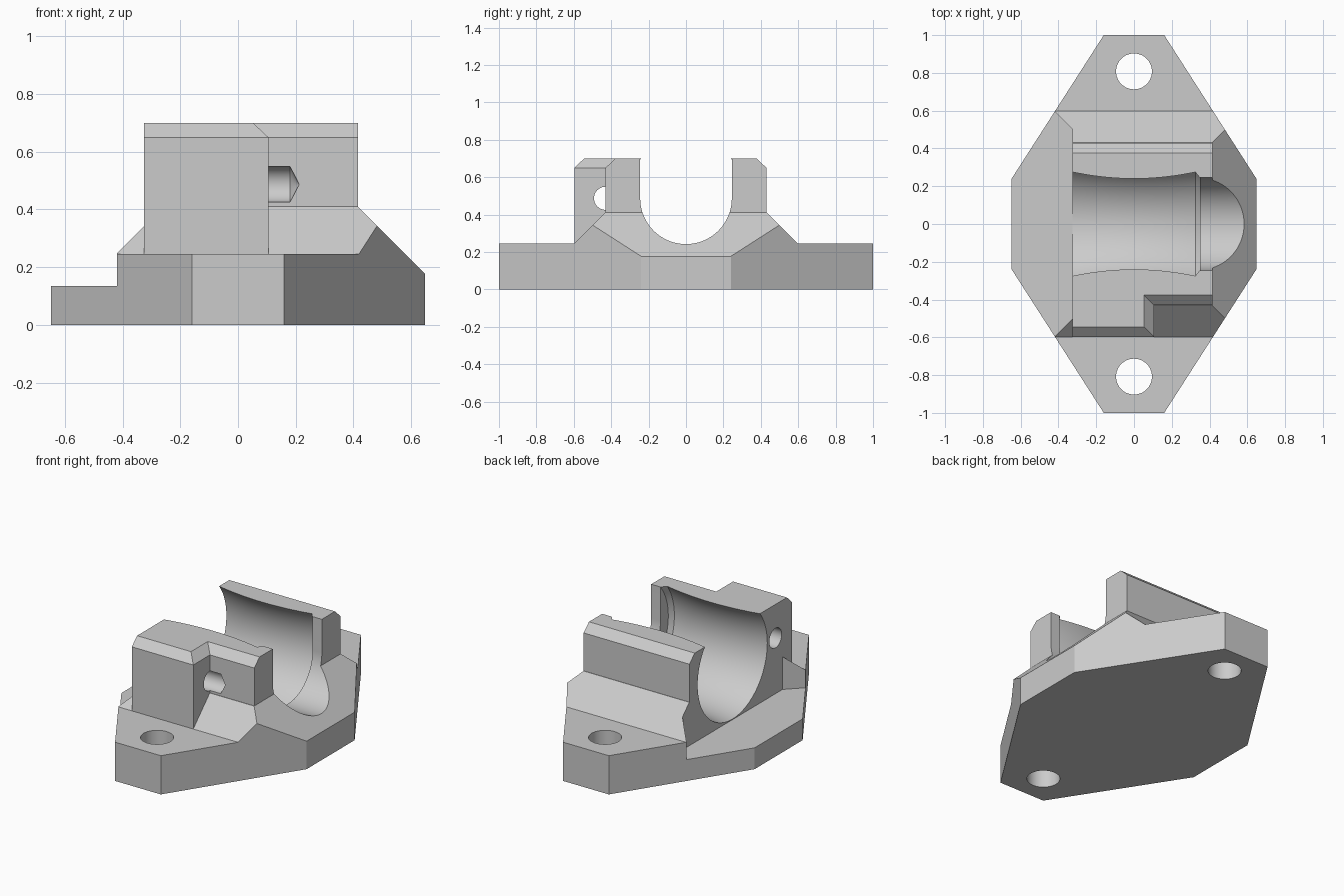
import bpy
import bmesh
import math
from math import sin, cos, pi, radians

if "Cube" in bpy.data.objects:
    bpy.data.objects.remove(bpy.data.objects["Cube"], do_unlink=True)

GREY = (0.6, 0.6, 0.6, 1)
material = bpy.data.materials.new("plain grey")
material.use_nodes = True
material.diffuse_color = GREY
material.node_tree.nodes["Principled BSDF"].inputs["Base Color"].default_value = GREY

AXIS_Z = 0.487      # height of the bore and drill axes
FLANGE_Z = 0.245    # top of the mounting flange
RAMP_Z = 0.41       # top of the sloped base
RAMP_Y = 0.597      # foot of the ramps


def loft(name, rings):
    """Solid through matching rings of points, capped at both ends."""
    bm = bmesh.new()
    loops = [[bm.verts.new(p) for p in ring] for ring in rings]
    n = len(loops[0])
    for a, b in zip(loops, loops[1:]):
        for i in range(n):
            j = (i + 1) % n
            bm.faces.new((a[i], a[j], b[j], b[i]))
    bm.faces.new(loops[0][::-1])
    bm.faces.new(loops[-1])
    bmesh.ops.recalc_face_normals(bm, faces=bm.faces)
    mesh = bpy.data.meshes.new(name)
    bm.to_mesh(mesh)
    bm.free()
    mesh.materials.append(material)
    obj = bpy.data.objects.new(name, mesh)
    bpy.context.collection.objects.link(obj)
    return obj


def plan_prism(name, pts, z0, z1):
    return loft(name, [[(x, y, z) for x, y in pts] for z in (z0, z1)])


def lathe_x(name, profile, y, segments):
    """Solid turned about an axis along x from (x, radius) pairs."""
    turn = [2 * pi * i / segments for i in range(segments)]
    return loft(name, [[(x, y + r * cos(t), AXIS_Z + r * sin(t)) for t in turn]
                       for x, r in profile])


def combine(target, tool, operation="DIFFERENCE"):
    mod = target.modifiers.new(tool.name, "BOOLEAN")
    mod.operation = operation
    mod.solver = "EXACT"
    mod.object = tool
    bpy.context.view_layer.objects.active = target
    bpy.ops.object.modifier_apply(modifier=mod.name)
    bpy.data.objects.remove(tool, do_unlink=True)


# Six-sided base, with the two flanges cut down beside 45 degree ramps
outline = [(-0.16, -1), (0.16, -1), (0.648, -0.24), (0.648, 0.24),
           (0.16, 1), (-0.16, 1), (-0.648, 0.24), (-0.648, -0.24)]
body = plan_prism("bearing_block", outline, 0, RAMP_Z)
rise = 0.3
for side in (-1, 1):
    section = [(RAMP_Y, FLANGE_Z), (RAMP_Y - rise, FLANGE_Z + rise),
               (1.3, FLANGE_Z + rise), (1.3, FLANGE_Z)]
    combine(body, loft("flange_cutter", [[(x, side * y, z) for y, z in section]
                                         for x in (-1, 1)]))

# Upper block with a front corner pocket and chamfered long edges
def block_plan(c):
    front, wall, step = RAMP_Y - c, 0.43 - c, 0.105 - c
    return [(-0.325, -front), (step, -front), (step, -wall),
            (0.5, -wall), (0.5, wall), (-0.325, wall)]

levels = [(0.2, 0), (0.65, 0), (0.7, 0.053)]
block = loft("upper_block", [[(x, y, z) for x, y in block_plan(c)] for z, c in levels])
combine(body, block, "UNION")

# Sloped face on one end
slope = [(0.415, RAMP_Z), (0.415, 0.9), (1, 0.9), (1, RAMP_Z - 0.585)]
combine(body, loft("slope_cutter", [[(x, y, z) for x, z in slope] for y in (-1.2, 1.2)]))

# Low ledge on the other end, with diagonal side walls
ledge = [(-0.325, -0.5), (-0.325, 0.5), (-1, 1.175), (-1, -1.175)]
combine(body, plan_prism("ledge_cutter", ledge, 0.135, 1))

# Waisted bore, ending in a small chamfer
profile = [(-0.5, 0.348)]
for i in range(17):
    u = i / 8 - 1
    profile.append((0.325 * u, 0.321 + 0.027 * u * u))
profile.append((0.35, 0.323))
combine(body, lathe_x("bore_cutter", profile, 0, 96))

# Narrower U slot through the sloped end
slot = [(0.245, 1), (-0.245, 1)]
slot += [(-0.245 * cos(pi * i / 40), AXIS_Z - 0.245 * sin(pi * i / 40)) for i in range(41)]
combine(body, loft("slot_cutter", [[(x, y, z) for y, z in slot] for x in (0.3, 1)]))

# Drilled hole with a conical end
drill = [(-0.6, 0.062), (0.18, 0.062), (0.212, 0.0005)]
combine(body, lathe_x("drill_cutter", drill, -0.43, 40))

# Mounting holes through the flanges
for side in (-1, 1):
    circle = [(0.095 * cos(2 * pi * i / 48), side * 0.808 + 0.095 * sin(2 * pi * i / 48))
              for i in range(48)]
    combine(body, plan_prism("mount_cutter", circle, -0.2, 0.6))

bpy.ops.object.select_all(action="DESELECT")
body.select_set(True)
bpy.context.view_layer.objects.active = body
bpy.ops.object.shade_smooth_by_angle(angle=radians(25))
